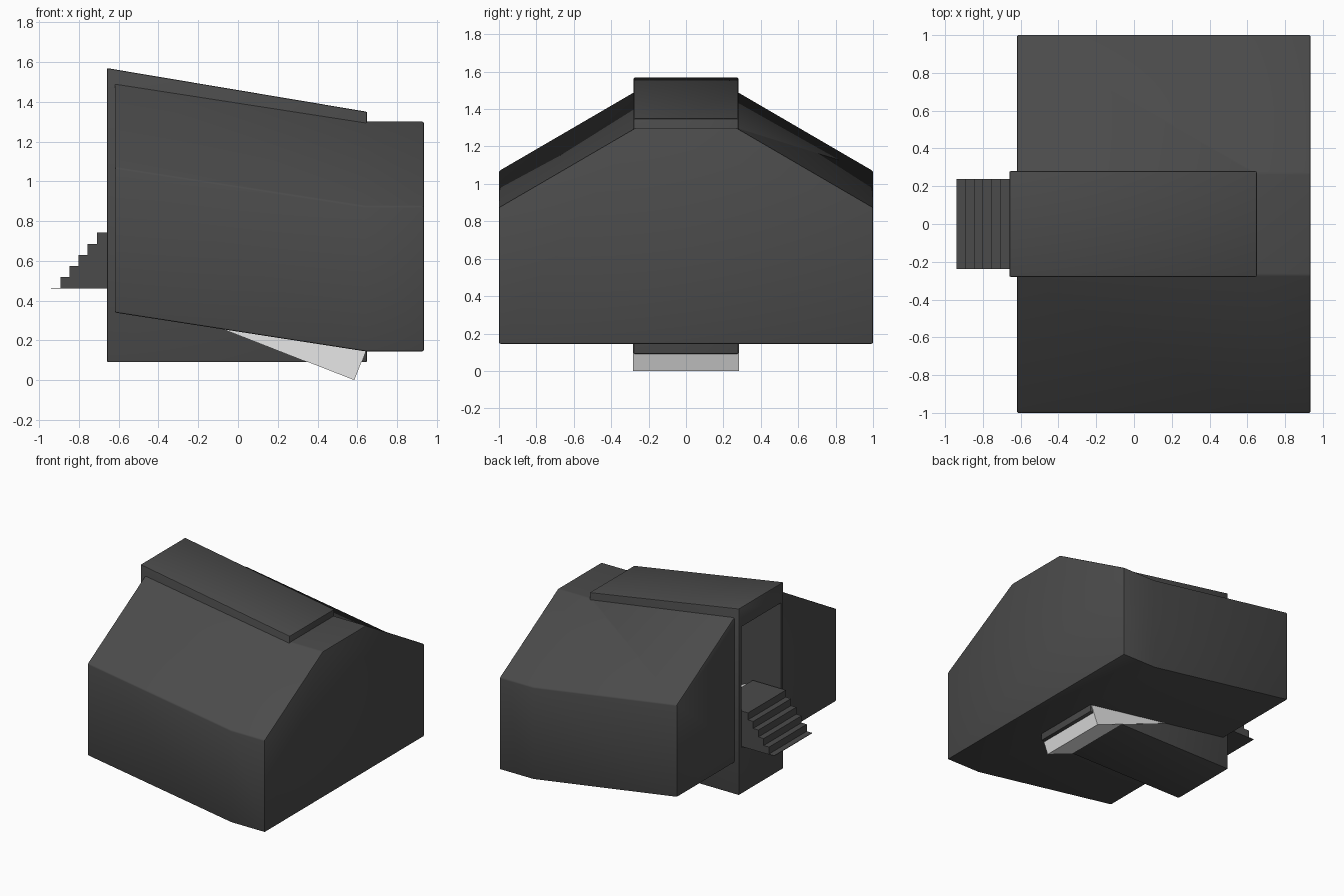
import bpy
import bmesh

cube = bpy.data.objects.get("Cube")
if cube:
    bpy.data.objects.remove(cube, do_unlink=True)


def material(name, value):
    mat = bpy.data.materials.new(name)
    mat.use_nodes = True
    colour = (value, value, value, 1)
    mat.diffuse_color = colour
    mat.node_tree.nodes["Principled BSDF"].inputs["Base Color"].default_value = colour
    return mat


dark = material("dark grey", 0.07)
light = material("light grey", 0.8)


def loft(name, rings, mat):
    """Closed solid through matching rings of points."""
    bm = bmesh.new()
    loops = [[bm.verts.new(p) for p in ring] for ring in rings]
    for a, b in zip(loops, loops[1:]):
        for i in range(len(a)):
            j = (i + 1) % len(a)
            bm.faces.new((a[i], a[j], b[j], b[i]))
    bm.faces.new(loops[0])
    bm.faces.new(loops[-1])
    bmesh.ops.recalc_face_normals(bm, faces=bm.faces)
    mesh = bpy.data.meshes.new(name)
    bm.to_mesh(mesh)
    bm.free()
    obj = bpy.data.objects.new(name, mesh)
    bpy.context.collection.objects.link(obj)
    mesh.materials.append(mat)
    return obj


def prism(name, profile, half_width, mat):
    """Side profile in x, z extruded evenly across y."""
    rings = [[(x, y, z) for x, z in profile] for y in (-half_width, half_width)]
    return loft(name, rings, mat)


def finish(obj, bevel=None, cutter=None):
    bpy.context.view_layer.objects.active = obj
    if bevel:
        mod = obj.modifiers.new("edge", "BEVEL")
        mod.width, mod.segments, mod.limit_method = bevel, 2, "ANGLE"
        bpy.ops.object.modifier_apply(modifier=mod.name)
    if cutter:
        mod = obj.modifiers.new("cavity", "BOOLEAN")
        mod.operation, mod.solver, mod.object = "DIFFERENCE", "EXACT", cutter
        bpy.ops.object.modifier_apply(modifier=mod.name)


# Wide gabled hull: level at one end, rising towards the doorway
section = [(-1, 0.145), (1, 0.145), (1, 0.875), (0.27, 1.3), (-0.27, 1.3), (-1, 0.875)]
stations = [(-0.62, 0.195), (0.64, 0), (0.935, 0)]
hull = loft("hull", [[(x, y, z + rise) for y, z in section] for x, rise in stations], dark)

# Tall central spine with a sloping roof
spine = prism("spine", [(-0.66, 0.09), (0.65, 0.09), (0.65, 1.35), (-0.66, 1.57)], 0.28, dark)

# Doorway passage hollowed through both
cavity = prism("doorway_cutter", [(-0.8, 0.455), (0.6, 0.455), (0.6, 1.2), (-0.8, 1.44)], 0.25, dark)
cavity.hide_render = True
for part in (hull, spine):
    finish(part, bevel=0.008, cutter=cavity)
bpy.data.objects.remove(cavity, do_unlink=True)

# Entrance stairs with a thin foot plate and an inner landing
base, tread, riser = 0.46, 0.046, 0.0555
profile = [(-0.42, base), (-0.94, base)]
for i in range(6):
    x = -0.94 + i * tread
    height = base + 0.004 + i * riser
    profile += [(x, height), (x + tread, height)]
profile[-1] = (-0.42, profile[-1][1])
prism("entrance_stairs", profile, 0.237, dark)

# Tilted light block, its lower corner showing under the hull
prism("tilted_block", [(0.585, 0), (0.695, 0.28), (-0.37, 0.697), (-0.48, 0.417)], 0.283, light)

for obj in bpy.context.scene.objects:
    obj.select_set(obj.type == "MESH")
bpy.ops.object.shade_smooth_by_angle(angle=0.5)
